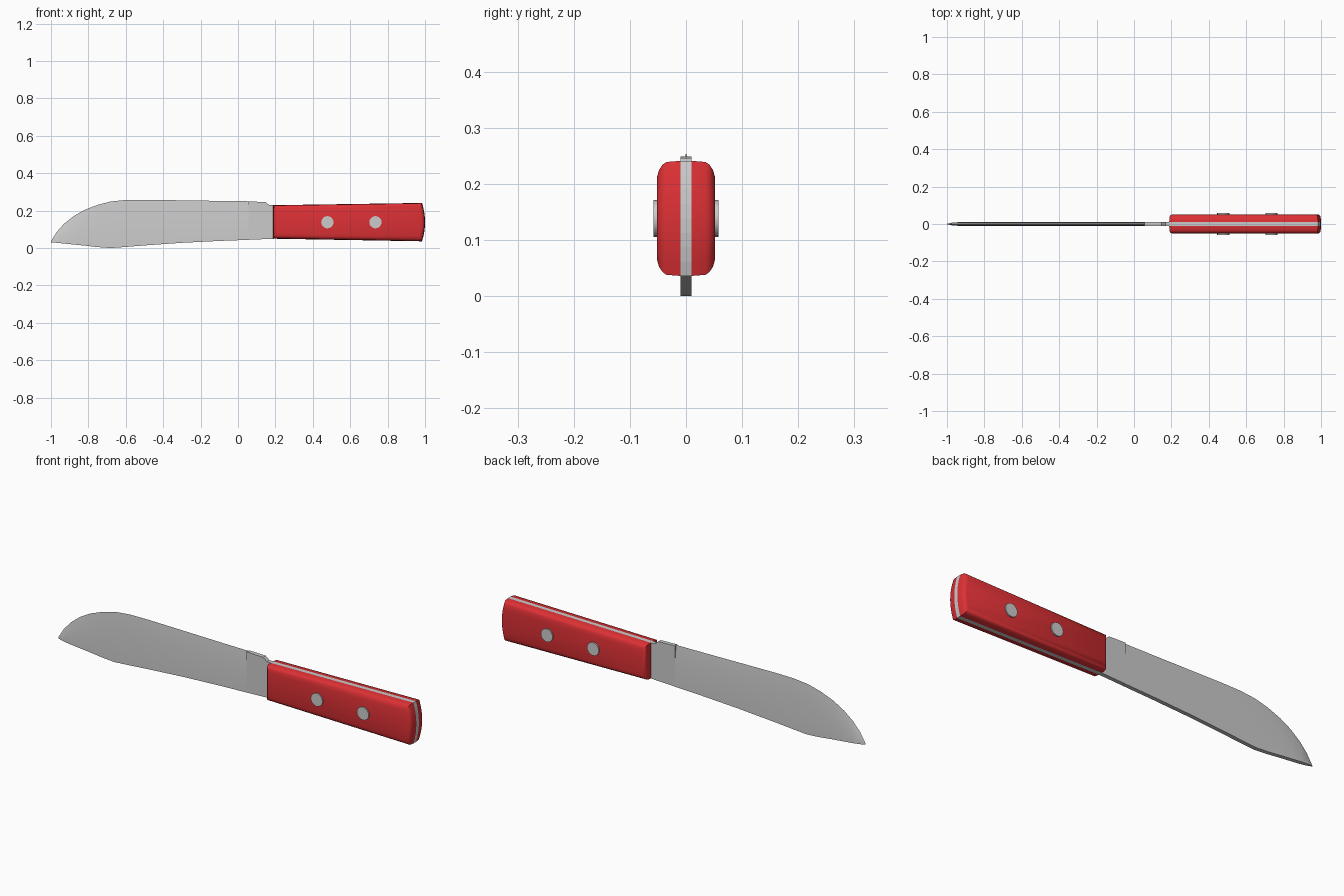
import bpy, bmesh, math

if "Cube" in bpy.data.objects:
    bpy.data.objects.remove(bpy.data.objects["Cube"])

red = bpy.data.materials.new("red_handle")
red.diffuse_color = (0.72, 0.03, 0.035, 1)
red.use_nodes = True
red.node_tree.nodes["Principled BSDF"].inputs["Base Color"].default_value = red.diffuse_color


def loft(name, rings, mat=None, smooth=None):
    """Skin a list of equal-length closed rings and cap both ends."""
    bm = bmesh.new()
    loops = [[bm.verts.new(p) for p in r] for r in rings]
    n = len(loops[0])
    for a, b in zip(loops, loops[1:]):
        for i in range(n):
            j = (i + 1) % n
            bm.faces.new((a[i], a[j], b[j], b[i]))
    bm.faces.new(loops[0][::-1])
    bm.faces.new(loops[-1])
    bmesh.ops.remove_doubles(bm, verts=bm.verts, dist=1e-5)
    bmesh.ops.recalc_face_normals(bm, faces=bm.faces)
    me = bpy.data.meshes.new(name)
    bm.to_mesh(me)
    bm.free()
    ob = bpy.data.objects.new(name, me)
    bpy.context.collection.objects.link(ob)
    if mat:
        me.materials.append(mat)
    if smooth:
        bpy.ops.object.select_all(action='DESELECT')
        ob.select_set(True)
        bpy.context.view_layer.objects.active = ob
        bpy.ops.object.shade_smooth_by_angle(angle=math.radians(smooth))
    return ob


# Blade: stations of (x, spine z, edge z, half thickness), sharp edge on top
stations = [(-1.0, 0.031, 0.036, 0.001), (-0.97, 0.028, 0.085, 0.008),
            (-0.93, 0.024, 0.13, 0.01), (-0.88, 0.019, 0.17, 0.01),
            (-0.82, 0.013, 0.204, 0.01), (-0.75, 0.005, 0.231, 0.01),
            (-0.68, 0.0, 0.249, 0.01), (-0.6, 0.006, 0.257, 0.01),
            (-0.5, 0.014, 0.258, 0.01), (-0.3, 0.028, 0.255, 0.01),
            (-0.1, 0.038, 0.252, 0.01), (0.06, 0.044, 0.25, 0.01)]
rings = []
for x, zb, zt, t in stations:
    zm = zb + (zt - zb) * 0.6
    rings.append([(x, -t, zb), (x, -t * 0.9, zm), (x, 0, zt),
                  (x, t * 0.9, zm), (x, t, zb)])
loft("blade", rings, smooth=30)

# Thick heel between blade and handle, with the step down at the top
heel = [(0.055, 0.044), (0.2, 0.05), (0.2, 0.229), (0.168, 0.229),
        (0.148, 0.246), (0.055, 0.249)]
loft("blade_heel", [[(x, y, z) for x, z in heel] for y in (-0.01, 0.01)])


# Handle outline with a bowed butt end, shrunk by dx and dz
def outline(y, dx=0.0, dz=0.0):
    pts = [(0.188 + dx, y, 0.05 + dz)]
    zb, zt = 0.036 + dz, 0.241 - dz
    for k in range(9):
        s = k / 4 - 1
        pts.append((1.0 - 0.016 * s * s - dx, y,
                    (zb + zt) / 2 + s * (zt - zb) / 2))
    pts.append((0.188 + dx, y, 0.229 - dz))
    return pts


loft("tang", [outline(-0.01), outline(0.01)])

# Handle scales with rounded outer edges
layers = [(0.01, 0, 0), (0.035, 0.002, 0.002), (0.042, 0.004, 0.007),
          (0.048, 0.009, 0.016), (0.052, 0.016, 0.03)]
for side, s in (("front", -1), ("back", 1)):
    loft(side + "_handle_scale",
         [outline(s * y, dx, dz) for y, dx, dz in layers], red, 35)

# Rivets through the handle
for i, x in enumerate((0.478, 0.735)):
    circle = [(0.033 * math.cos(a), 0.033 * math.sin(a))
              for a in (math.tau * k / 16 for k in range(16))]
    loft(f"rivet_{i + 1}", [[(x + u, y, 0.138 + v) for u, v in circle]
                            for y in (-0.058, 0.058)], smooth=35)
